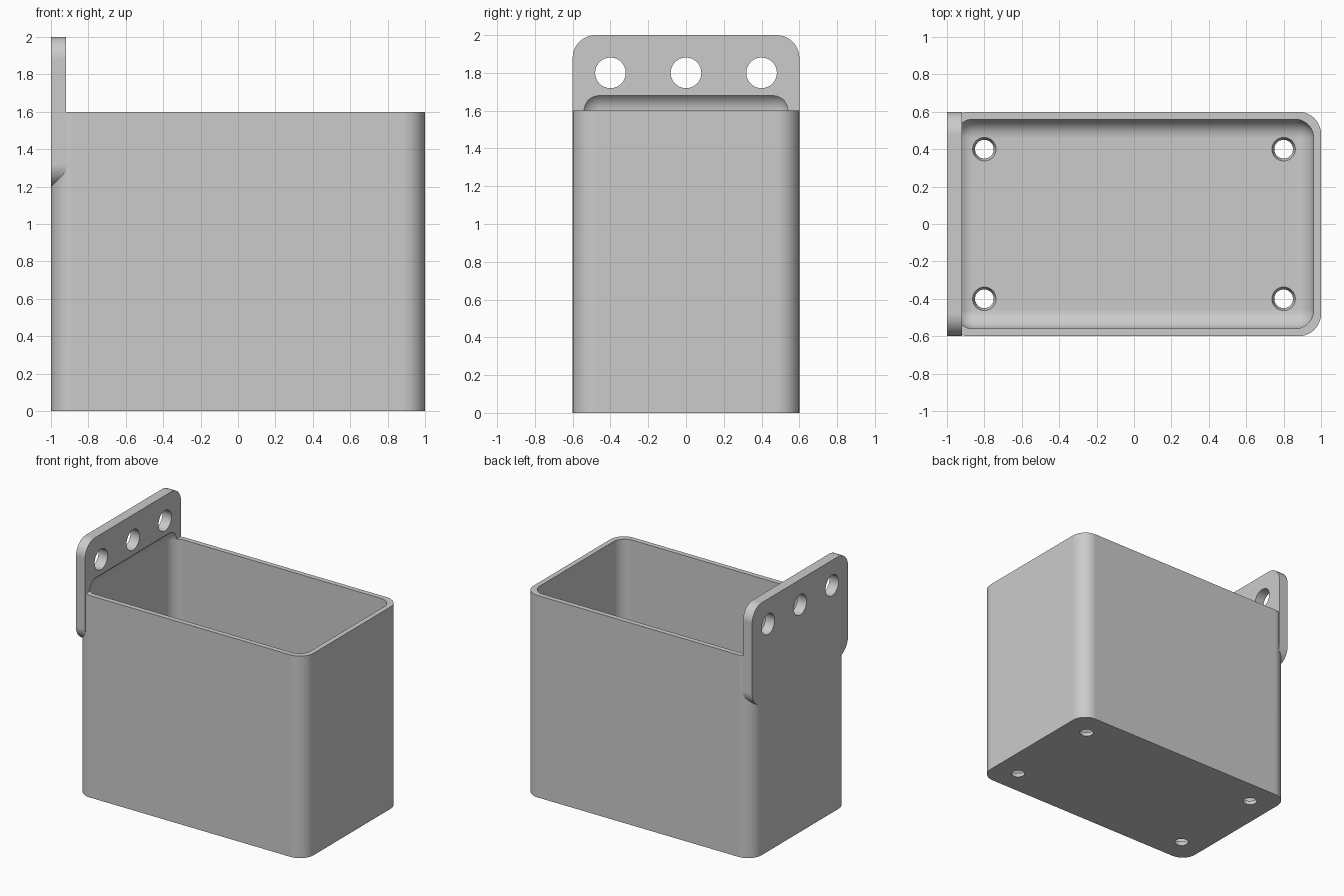
import bpy
import bmesh
from math import radians
from mathutils import Matrix, Vector

if "Cube" in bpy.data.objects:
    bpy.data.objects.remove(bpy.data.objects["Cube"], do_unlink=True)

grey = bpy.data.materials.new("light grey")
grey.use_nodes = True
grey.diffuse_color = (0.6, 0.6, 0.6, 1)
grey.node_tree.nodes["Principled BSDF"].inputs["Base Color"].default_value = (0.6, 0.6, 0.6, 1)


def finish(bm, name):
    mesh = bpy.data.meshes.new(name)
    bm.to_mesh(mesh)
    bm.free()
    mesh.materials.append(grey)
    obj = bpy.data.objects.new(name, mesh)
    bpy.context.collection.objects.link(obj)
    return obj


def rounded_block(name, low, high, radius, axis=None):
    """Block with edges rounded along one axis, or all edges when axis is None."""
    low, high = Vector(low), Vector(high)
    bm = bmesh.new()
    bmesh.ops.create_cube(bm, size=1)
    bmesh.ops.scale(bm, vec=high - low, verts=bm.verts)
    bmesh.ops.translate(bm, vec=(low + high) / 2, verts=bm.verts)
    edges = [e for e in bm.edges if axis is None
             or abs((e.verts[0].co - e.verts[1].co)[axis]) > 0.01]
    bmesh.ops.bevel(bm, geom=edges, offset=radius, offset_type='OFFSET',
                    segments=10, profile=0.5, affect='EDGES')
    return finish(bm, name)


def hole_cutter(name, centre, r_low, r_high, depth, turn=0):
    bm = bmesh.new()
    bmesh.ops.create_cone(bm, cap_ends=True, segments=48,
                          radius1=r_low, radius2=r_high, depth=depth,
                          matrix=Matrix.Translation(centre) @ Matrix.Rotation(turn, 4, 'Y'))
    return finish(bm, name)


def combine(target, tool, operation):
    mod = target.modifiers.new("combine", 'BOOLEAN')
    mod.operation = operation
    mod.solver = 'EXACT'
    mod.object = tool
    bpy.context.view_layer.objects.active = target
    bpy.ops.object.modifier_apply(modifier=mod.name)
    bpy.data.objects.remove(tool, do_unlink=True)


# Outer shell and the mounting plate on its side
bin_body = rounded_block("hanging_bin", (-1, -0.6, 0), (1, 0.6, 1.6), 0.12, axis=2)
plate = rounded_block("mounting_plate", (-1, -0.6, 1.2), (-0.92, 0.6, 2), 0.12, axis=0)
combine(bin_body, plate, 'UNION')

# Rounded cavity, which also leaves a shallow recess in the plate
cavity = rounded_block("cavity_cutter", (-0.96, -0.56, 0.04), (0.96, 0.56, 1.7), 0.1)
combine(bin_body, cavity, 'DIFFERENCE')

# Mounting holes through the plate
for y in (-0.4, 0, 0.4):
    combine(bin_body, hole_cutter("plate_hole", (-0.96, y, 1.8), 0.081, 0.081, 0.3,
                                  radians(90)), 'DIFFERENCE')

# Tapered drain holes through the floor
for x in (-0.8, 0.8):
    for y in (-0.4, 0.4):
        combine(bin_body, hole_cutter("drain_hole", (x, y, 0.02), 0.037, 0.076, 0.12),
                'DIFFERENCE')

# Smooth rounded corners with crisp edges
bpy.ops.object.select_all(action='DESELECT')
bin_body.select_set(True)
bpy.context.view_layer.objects.active = bin_body
bpy.ops.object.shade_smooth_by_angle(angle=radians(25))
normals = bin_body.modifiers.new("even_shading", 'WEIGHTED_NORMAL')
normals.keep_sharp = True
